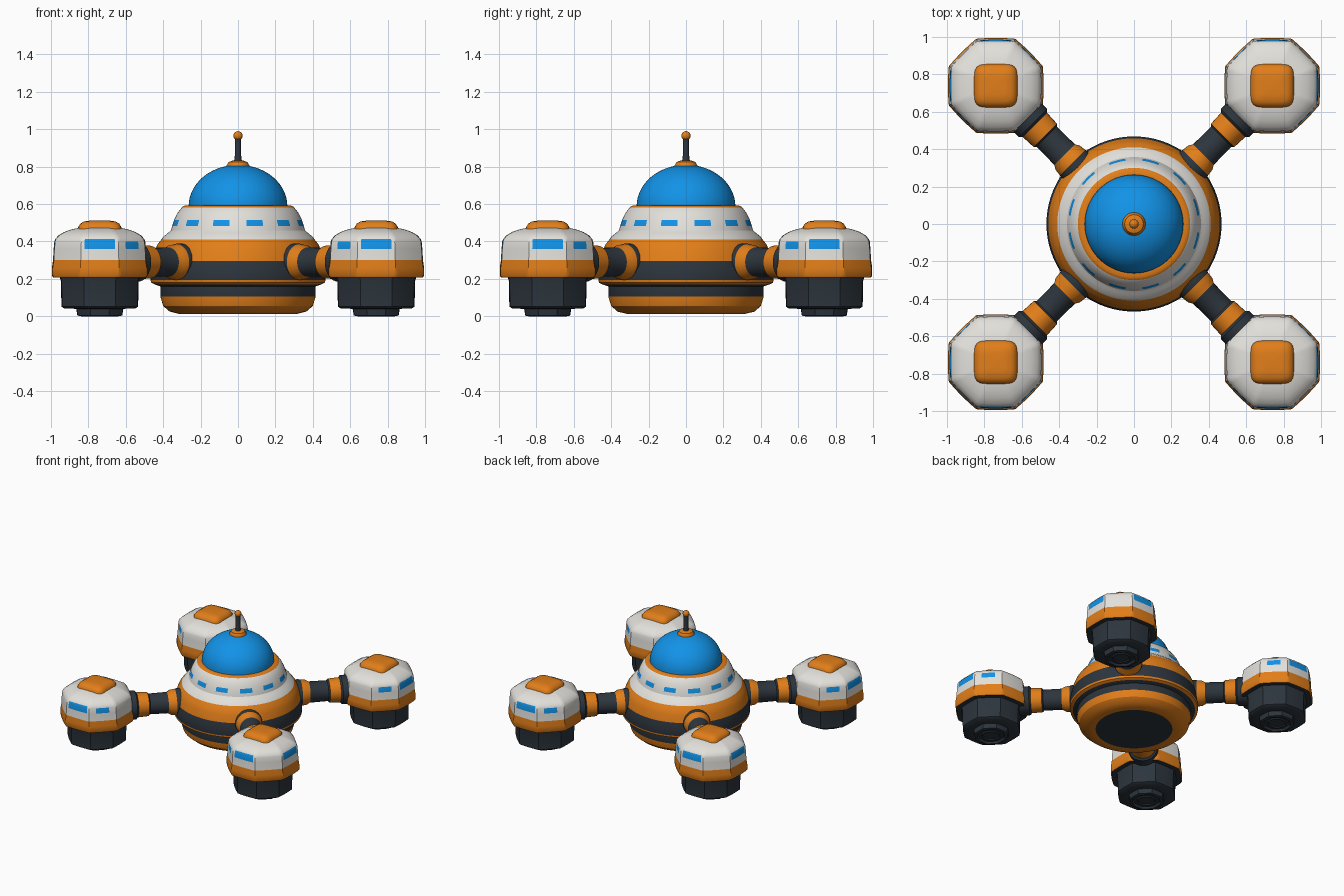
import bpy, bmesh, math
from mathutils import Matrix, Vector

cube = bpy.data.objects.get("Cube")
if cube:
    bpy.data.objects.remove(cube, do_unlink=True)

# Materials
COLOURS = {
    "orange": (0.76, 0.21, 0.01),
    "white": (0.77, 0.75, 0.71),
    "charcoal": (0.026, 0.036, 0.047),
    "blue": (0.006, 0.29, 0.80),
}
NAMES = list(COLOURS)
MATS = []
for name, rgb in COLOURS.items():
    m = bpy.data.materials.new(name)
    m.use_nodes = True
    m.diffuse_color = (*rgb, 1)
    m.node_tree.nodes["Principled BSDF"].inputs["Base Color"].default_value = (*rgb, 1)
    MATS.append(m)


def round_shape(a):
    return 1.0


def soft_octagon(a):
    step = math.pi / 4
    local = (a + step / 2) % step - step / 2
    return 1 + 0.75 * (1 / math.cos(local) - 1)


def soft_square(a):
    n = 5
    return (abs(math.cos(a)) ** n + abs(math.sin(a)) ** n) ** (-1 / n)


def lathe(name, profile, matrix=Matrix(), segments=48, shape=round_shape, paint=None, angle=32):
    """Spin (radius, height, colour) points; each colour fills the band up to its point."""
    bm = bmesh.new()
    rings = []
    for r, z, _ in profile:
        if r == 0:
            rings.append([bm.verts.new((0, 0, z))] * segments)
            continue
        ring = []
        for i in range(segments):
            a = math.tau * i / segments
            k = r * shape(a)
            ring.append(bm.verts.new((k * math.cos(a), k * math.sin(a), z)))
        rings.append(ring)
    for j in range(1, len(profile)):
        low, high = rings[j - 1], rings[j]
        for i in range(segments):
            n = (i + 1) % segments
            corners = list(dict.fromkeys((low[i], low[n], high[n], high[i])))
            face = bm.faces.new(corners)
            colour = profile[j][2]
            if paint:
                a = math.tau * (i + 0.5) / segments
                colour = paint(colour, a, face.calc_center_median().z)
            face.material_index = NAMES.index(colour)
    bmesh.ops.recalc_face_normals(bm, faces=bm.faces)
    me = bpy.data.meshes.new(name)
    bm.to_mesh(me)
    bm.free()
    for m in MATS:
        me.materials.append(m)
    ob = bpy.data.objects.new(name, me)
    ob.matrix_world = matrix
    bpy.context.collection.objects.link(ob)
    bpy.ops.object.select_all(action="DESELECT")
    ob.select_set(True)
    bpy.context.view_layer.objects.active = ob
    bpy.ops.object.shade_smooth_by_angle(angle=math.radians(angle))
    return ob


O, W, C, B = "orange", "white", "charcoal", "blue"


# Central hull with twelve windows around the white band
def hull_windows(colour, a, z):
    offset = math.degrees(a) % 30 - 15
    return B if 0.484 < z < 0.516 and abs(offset) < 7.5 else colour


lathe("hull", [
    (0, 0.012, C), (0.28, 0.012, C), (0.31, 0.012, O), (0.365, 0.025, O),
    (0.4, 0.055, O), (0.415, 0.105, O), (0.415, 0.16, C), (0.445, 0.17, C),
    (0.465, 0.18, O), (0.468, 0.195, O), (0.468, 0.25, C), (0.458, 0.295, C),
    (0.445, 0.35, O), (0.43, 0.385, O), (0.41, 0.41, O), (0.4, 0.425, W),
    (0.375, 0.445, W), (0.358, 0.46, W), (0.352, 0.484, W), (0.341, 0.516, W),
    (0.325, 0.55, W), (0.3, 0.583, W), (0.285, 0.592, O), (0.262, 0.592, O),
], segments=144, paint=hull_windows)

# Glass dome
dome = [(0.264 * math.cos(t), 0.588 + 0.222 * math.sin(t), B)
        for t in (math.pi / 2 * i / 14 for i in range(14))]
lathe("dome", dome + [(0, 0.81, B)], segments=64)

# Antenna on its collar
lathe("antenna_collar", [(0.062, 0.775, O), (0.062, 0.805, O), (0.05, 0.825, O),
                         (0.03, 0.832, O), (0, 0.832, O)], segments=32)
lathe("antenna_mast", [(0.022, 0.82, C), (0.017, 0.86, C), (0.017, 0.955, C)], segments=16)
tip = [(0.025 * math.sin(t), 0.965 - 0.025 * math.cos(t), O)
       for t in (math.pi * i / 8 for i in range(1, 8))]
lathe("antenna_tip", [(0, 0.94, O)] + tip + [(0, 0.99, O)], segments=16)

# Four pods on diagonal arms
ARM_Z = 0.29
POD = 0.739
for front_back, sy in (("front", -1), ("back", 1)):
    for side, sx in (("left", 1), ("right", -1)):
        label = f"{front_back}_{side}"
        outward = math.atan2(sy, sx)
        place = Matrix.Translation((sx * POD, sy * POD, 0))

        # Windows: two wide ones outside, two narrow ones across the arm
        def pod_windows(colour, a, z, outward=outward):
            off = abs((math.degrees(a - outward) + 180) % 360 - 180)
            wide = abs(off - 45) < 20 and 0.355 < z < 0.415
            narrow = abs(off - 90) < 13 and 0.355 < z < 0.405
            return B if wide or narrow else colour

        lathe(f"{label}_pod", [
            (0.2, 0.208, C), (0.25, 0.208, C), (0.256, 0.218, O), (0.256, 0.26, O),
            (0.25, 0.3, O), (0.247, 0.36, W), (0.243, 0.4, W), (0.238, 0.413, W),
            (0.222, 0.432, W), (0.19, 0.451, W), (0.15, 0.465, W),
            (0.1, 0.475, W), (0, 0.478, W),
        ], place, 96, soft_octagon, pod_windows)
        lathe(f"{label}_pod_cap", [
            (0.117, 0.455, O), (0.115, 0.478, O), (0.104, 0.495, O),
            (0.085, 0.507, O), (0.05, 0.512, O), (0, 0.512, O),
        ], place, 48, soft_square)
        lathe(f"{label}_thruster", [
            (0, 0.014, C), (0.055, 0.014, C), (0.062, 0.006, C), (0.07, 0.014, C),
            (0.09, 0.014, C), (0.1, 0, C), (0.12, 0.004, C), (0.126, 0.04, C),
            (0.19, 0.042, C), (0.205, 0.052, C), (0.208, 0.19, C), (0.215, 0.212, C),
        ], place, 48, soft_octagon)

        # Arm with clamps and orange collars
        aim = Vector((sx, sy, 0)).to_track_quat("Z", "Y").to_matrix().to_4x4()
        lathe(f"{label}_arm", [
            (0.095, 0.36, C), (0.1, 0.45, C), (0.096, 0.465, C), (0.092, 0.5, O),
            (0.078, 0.525, O), (0.076, 0.66, C), (0.088, 0.67, C), (0.092, 0.75, O),
            (0.106, 0.762, C), (0.108, 0.83, C), (0.095, 0.85, C), (0, 0.85, C),
        ], Matrix.Translation((0, 0, ARM_Z)) @ aim, 32)
